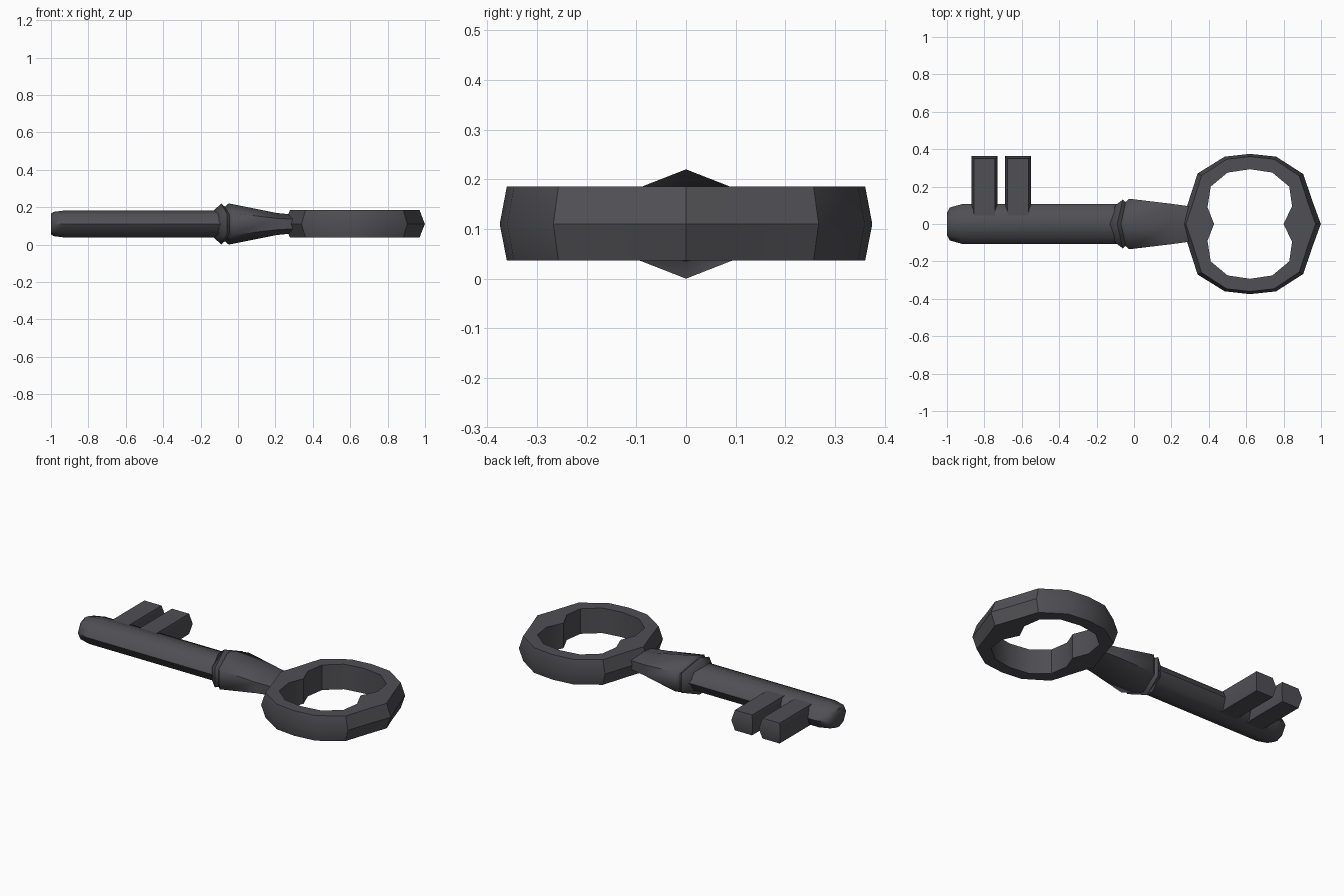
import bpy, bmesh, math

if "Cube" in bpy.data.objects:
    bpy.data.objects.remove(bpy.data.objects["Cube"])

ZC = 0.11  # height of the key's long axis

iron = bpy.data.materials.new("dark_iron")
iron.diffuse_color = (0.08, 0.08, 0.09, 1)
iron.use_nodes = True
iron.node_tree.nodes["Principled BSDF"].inputs["Base Color"].default_value = iron.diffuse_color


def loft(name, rings, closed=False, angle=35):
    """Skin a list of equal-length point rings; cap the ends unless closed."""
    bm = bmesh.new()
    vs = [[bm.verts.new(p) for p in r] for r in rings]
    n, m = len(vs), len(vs[0])
    for i in range(n if closed else n - 1):
        a, b = vs[i], vs[(i + 1) % n]
        for j in range(m):
            k = (j + 1) % m
            bm.faces.new((a[j], a[k], b[k], b[j]))
    if not closed:
        bm.faces.new(vs[0])
        bm.faces.new(vs[-1])
    bmesh.ops.recalc_face_normals(bm, faces=bm.faces)
    me = bpy.data.meshes.new(name)
    bm.to_mesh(me)
    bm.free()
    me.materials.append(iron)
    ob = bpy.data.objects.new(name, me)
    bpy.context.collection.objects.link(ob)
    bpy.ops.object.select_all(action='DESELECT')
    ob.select_set(True)
    bpy.context.view_layer.objects.active = ob
    bpy.ops.object.shade_smooth_by_angle(angle=math.radians(angle))
    return ob


# shaft: flattened octagon with a rounded tip
def octagon(x, ry, rz):
    return [(x, ry * math.sin(i * math.pi / 4), ZC + rz * math.cos(i * math.pi / 4))
            for i in range(8)]


loft("shaft", [octagon(*s) for s in [
    (-1.0, 0.06, 0.055), (-0.985, 0.088, 0.065), (-0.92, 0.106, 0.073),
    (-0.05, 0.106, 0.073)]], angle=50)


# collar and neck: hexagon with its ridge swept back towards the tip
def hexagon(x, ry, rz, sweep):
    h = rz * 0.52
    return [(x - sweep, 0, ZC + rz), (x, ry, ZC + h), (x, ry, ZC - h),
            (x - sweep, 0, ZC - rz), (x, -ry, ZC - h), (x, -ry, ZC + h)]


loft("collar_and_neck", [hexagon(*s) for s in [
    (-0.10, 0.100, 0.072, 0.03), (-0.06, 0.130, 0.109, 0.03),
    (-0.045, 0.118, 0.092, 0.025), (-0.025, 0.135, 0.110, 0.025),
    (0.20, 0.108, 0.060, 0.0), (0.31, 0.093, 0.048, 0.0)]], angle=62)

# bow: faceted ring with a slight ridge round its outside
outer = [(0.999, 0), (0.955, 0.12), (0.905, 0.267), (0.76, 0.36), (0.62, 0.375),
         (0.485, 0.36), (0.34, 0.27), (0.285, 0.10), (0.25, 0)]
inner = [(0.80, 0), (0.845, 0.095), (0.83, 0.20), (0.74, 0.275), (0.62, 0.293),
         (0.50, 0.275), (0.41, 0.20), (0.393, 0.09), (0.428, 0)]


def mirror_loop(half):
    return half + [(x, -y) for x, y in reversed(half[1:-1])]


CX, TOP, BOTTOM = 0.62, 0.185, 0.037
rings = []
for (ox, oy), (ix, iy) in zip(mirror_loop(outer), mirror_loop(inner)):
    tx, ty = CX + (ox - CX) * 0.925, oy * 0.962
    rings.append([(tx, ty, TOP), (ox, oy, ZC), (tx, ty, BOTTOM),
                  (ix, iy, BOTTOM), (ix, iy, TOP)])
loft("bow_ring", rings, closed=True, angle=35)


# teeth: two bars with ridged sides and ends
def tooth_section(x, y_shift, z, inset):
    w, y1 = 0.07 - inset, 0.363 - inset
    return [(x - w, 0.03, z), (x + w, 0.03, z), (x + w, y1, z), (x - w, y1, z)]


for i, x in enumerate((-0.80, -0.62)):
    loft(f"tooth_{i + 1}", [tooth_section(x, 0, z, s) for z, s in [
        (0.05, 0.014), (ZC, 0.0), (0.17, 0.014)]], angle=35)
